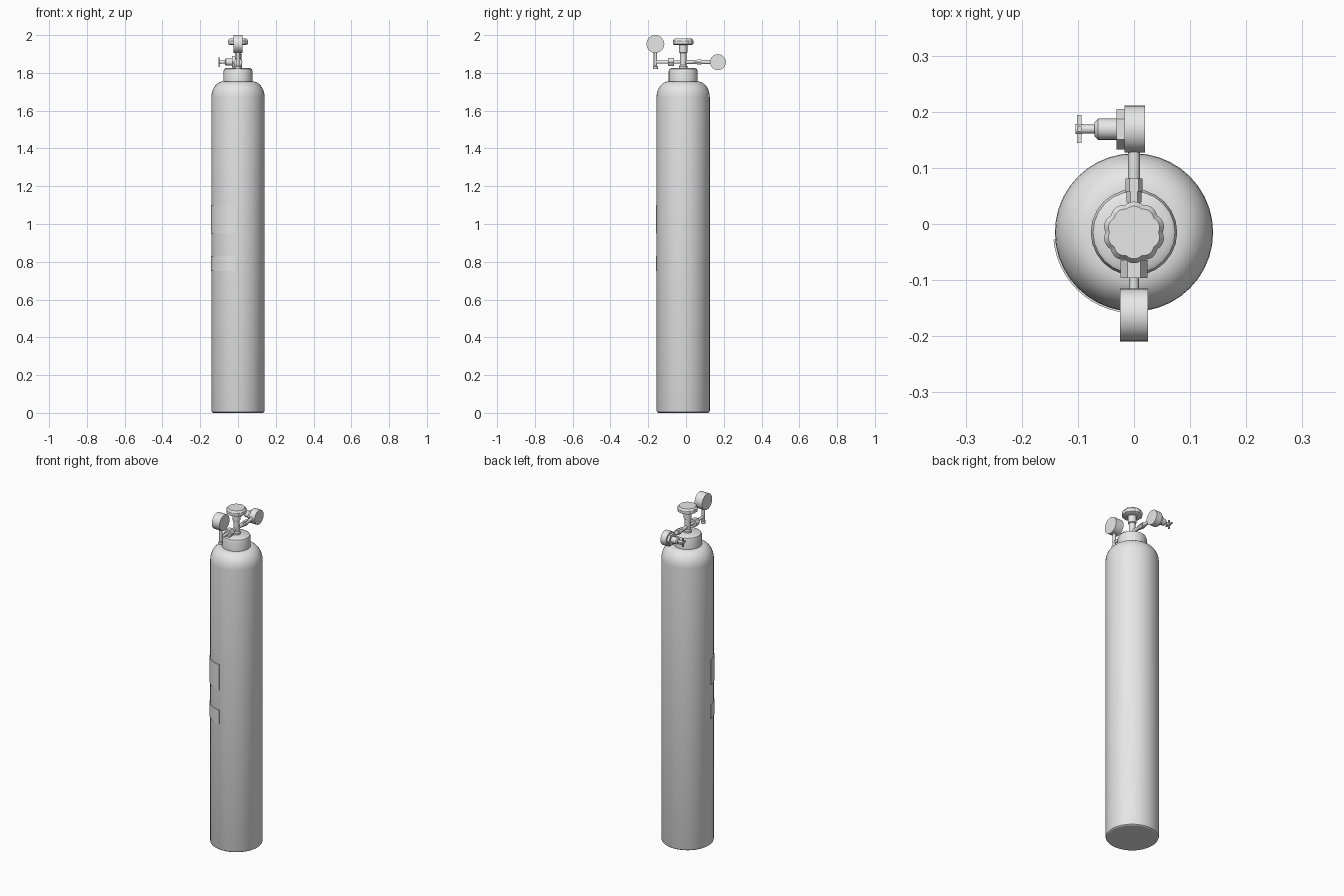
import bpy, bmesh, math
from mathutils import Matrix, Vector

if "Cube" in bpy.data.objects:
    bpy.data.objects.remove(bpy.data.objects["Cube"])

CY = -0.015      # cylinder axis in y
PIPE_Z = 1.857   # height of the cross pipe

grey = bpy.data.materials.new("light_grey")
grey.diffuse_color = (0.8, 0.8, 0.8, 1)
grey.use_nodes = True
grey.node_tree.nodes["Principled BSDF"].inputs["Base Color"].default_value = grey.diffuse_color

AXES = {"Z": Matrix.Identity(4),
        "X": Matrix.Rotation(math.pi / 2, 4, "Y"),
        "Y": Matrix.Rotation(-math.pi / 2, 4, "X")}


def finish(bm, name):
    bmesh.ops.recalc_face_normals(bm, faces=bm.faces)
    mesh = bpy.data.meshes.new(name)
    bm.to_mesh(mesh)
    bm.free()
    ob = bpy.data.objects.new(name, mesh)
    bpy.context.collection.objects.link(ob)
    mesh.materials.append(grey)
    return ob


def lathe(name, profile, loc, axis="Z", seg=16, lobe=None, turn=0.0):
    """Spin (radius, height) points about an axis and cap both ends."""
    bm = bmesh.new()
    place = Matrix.Translation(loc) @ AXES[axis]
    rings = []
    for r, h in profile:
        ring = []
        for i in range(seg):
            a = 2 * math.pi * i / seg + turn
            k = r * (lobe(a) if lobe else 1)
            ring.append(bm.verts.new(place @ Vector((k * math.cos(a), k * math.sin(a), h))))
        rings.append(ring)
    for lo, hi in zip(rings, rings[1:]):
        for i in range(seg):
            j = (i + 1) % seg
            bm.faces.new((lo[i], lo[j], hi[j], hi[i]))
    bm.faces.new(rings[0][::-1])
    bm.faces.new(rings[-1])
    return finish(bm, name)


def rod(name, r, start, end, loc, axis="Z", seg=16, turn=0.0):
    return lathe(name, [(r, start), (r, end)], loc, axis, seg, turn=turn)


# Tank with rounded shoulder
shoulder = [(0.077 + 0.064 * math.cos(t), 1.67 + 0.085 * math.sin(t))
            for t in [math.pi / 2 * i / 8 for i in range(9)]]
lathe("tank", [(0.132, 0), (0.138, 0.004), (0.141, 0.012)] + shoulder, (0, CY, 0), seg=40)

# Neck collar
lathe("collar", [(0.077, 1.74), (0.077, 1.808), (0.073, 1.82), (0.063, 1.826)],
      (0, CY, 0), seg=24)

# Valve stem and scalloped handwheel
lathe("valve_stem", [(0.022, 1.82), (0.022, 1.835), (0.017, 1.842), (0.017, 1.905),
                     (0.022, 1.908), (0.022, 1.955)], (0, CY, 0), seg=16)
lathe("handwheel", [(0.046, 1.948), (0.055, 1.953), (0.055, 1.970), (0.047, 1.981)],
      (0, CY, 0), seg=60, lobe=lambda a: 1 - 0.07 * (1 - abs(math.sin(5 * a))))

# Cross pipe with nuts
rod("front_pipe", 0.0085, -0.162, CY, (0, 0, PIPE_Z), "Y")
rod("back_pipe", 0.0105, CY, 0.14, (0, 0, PIPE_Z), "Y")
rod("front_nut", 0.024, -0.096, -0.064, (0, 0, PIPE_Z), "Y", 6)
rod("back_nut_inner", 0.013, 0.038, 0.060, (0, 0, PIPE_Z), "Y", 6)
rod("back_nut_outer", 0.0155, 0.058, 0.081, (0, 0, PIPE_Z), "Y", 6)

# Upright gauge on its post
lathe("gauge_post", [(0.013, 1.820), (0.013, 1.834), (0.009, 1.838), (0.009, 1.915)],
      (0, -0.162, 0), seg=12)
rod("front_gauge", 0.047, -0.025, 0.025, (0, -0.162, 1.953), "X", 32)

# Rear gauge and regulator with its adjusting screw
REG = (0, 0.169, PIPE_Z)
rod("back_gauge", 0.042, -0.017, 0.020, REG, "X", 32)
rod("regulator_flange", 0.036, -0.031, -0.016, REG, "X", 6, math.pi / 6)
lathe("regulator_body", [(0.013, -0.070), (0.019, -0.064), (0.019, -0.030)], REG, "X", 20)
rod("screw_shaft", 0.008, -0.094, -0.068, REG, "X", 12)
rod("screw_hub", 0.009, -0.104, -0.092, REG, "X", 12)

# Four-armed screw handle
bm = bmesh.new()
for ang in (0, math.pi / 2):
    m = (Matrix.Translation((-0.098, REG[1], REG[2])) @ Matrix.Rotation(ang, 4, "X")
         @ Matrix.Diagonal((0.008, 0.050, 0.009, 1)))
    bmesh.ops.create_cube(bm, size=1, matrix=m)
finish(bm, "screw_handle")


# Curved label plates wrapped on the tank
def label(name, z0, z1, half_angle, seg=12):
    bm = bmesh.new()
    mid = math.radians(225)
    loops = []
    for i in range(seg + 1):
        a = mid + half_angle * (2 * i / seg - 1)
        c, s = math.cos(a), math.sin(a)
        loops.append([bm.verts.new((r * c, CY + r * s, z))
                      for r, z in ((0.139, z0), (0.144, z0), (0.144, z1), (0.139, z1))])
    for p, q in zip(loops, loops[1:]):
        for k in range(4):
            n = (k + 1) % 4
            bm.faces.new((p[k], p[n], q[n], q[k]))
    bm.faces.new(loops[0])
    bm.faces.new(loops[-1][::-1])
    finish(bm, name)


label("upper_label", 0.95, 1.10, math.radians(40))
label("lower_label", 0.75, 0.83, math.radians(40))

# Smooth round walls, keep hard edges
for ob in bpy.context.collection.objects:
    ob.select_set(True)
    bpy.context.view_layer.objects.active = ob
bpy.ops.object.shade_smooth_by_angle(angle=math.radians(32))
